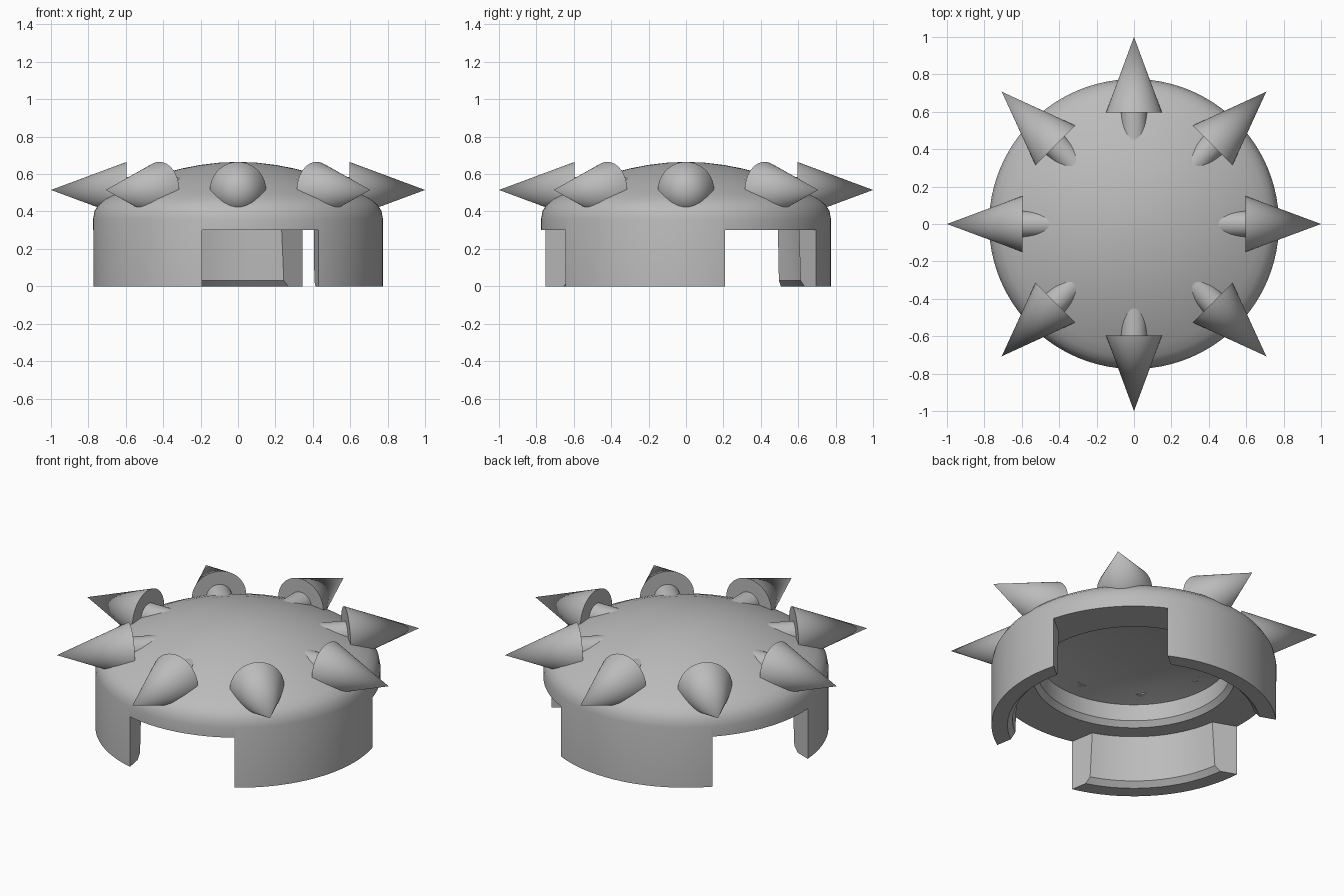
import bpy, bmesh, math
from mathutils import Matrix

old = bpy.data.objects.get("Cube")
if old:
    bpy.data.objects.remove(old, do_unlink=True)

grey = bpy.data.materials.new("plain grey")
grey.use_nodes = True
grey.diffuse_color = (0.5, 0.5, 0.5, 1)
grey.node_tree.nodes["Principled BSDF"].inputs["Base Color"].default_value = (0.5, 0.5, 0.5, 1)


def make_object(name, bm):
    bmesh.ops.recalc_face_normals(bm, faces=bm.faces)
    mesh = bpy.data.meshes.new(name)
    bm.to_mesh(mesh)
    bm.free()
    obj = bpy.data.objects.new(name, mesh)
    bpy.context.collection.objects.link(obj)
    mesh.materials.append(grey)
    return obj


def activate(obj):
    bpy.ops.object.select_all(action="DESELECT")
    obj.select_set(True)
    bpy.context.view_layer.objects.active = obj


def smooth(obj):
    activate(obj)
    bpy.ops.object.shade_smooth_by_angle(angle=math.radians(30))


def lathe(name, profile, steps):
    """Revolve (radius, z) points around the z axis."""
    bm = bmesh.new()
    verts = [bm.verts.new((r, 0, z)) for r, z in profile]
    edges = [bm.edges.new(pair) for pair in zip(verts, verts[1:])]
    bmesh.ops.spin(bm, geom=verts + edges, cent=(0, 0, 0), axis=(0, 0, 1),
                   angle=math.tau, steps=steps, use_merge=True)
    bmesh.ops.remove_doubles(bm, verts=bm.verts, dist=0.0001)
    return make_object(name, bm)


# Cap: domed outside, stepped hollow inside
outside = [(0, .665), (.1, .661), (.2, .649), (.3, .63), (.4, .603), (.5, .568),
           (.59, .53), (.66, .495), (.712, .467), (.746, .437), (.767, .402),
           (.775, .36), (.775, 0)]
inside = [(.688, 0), (.66, .03), (.647, .3), (.55, .3), (.525, .33),
          (.525, .43), (.4, .463), (.27, .485), (.13, .497), (0, .5)]
cap = lathe("domed_cap", outside + inside, 96)

# Three parallel-sided slots leave three legs in the skirt
for i in range(3):
    bm = bmesh.new()
    bmesh.ops.create_cube(bm, size=1, matrix=Matrix.Rotation(math.radians(39.7 + 120 * i), 4, "Z")
                          @ Matrix.Translation((.7, 0, .1))
                          @ Matrix.Diagonal((.6, .63, .4, 1)))
    cutter = make_object("slot_cutter", bm)
    cutter.hide_render = True
    activate(cap)
    mod = cap.modifiers.new("slot", "BOOLEAN")
    mod.operation = "DIFFERENCE"
    mod.solver = "EXACT"
    mod.object = cutter
    bpy.ops.object.modifier_apply(modifier=mod.name)
    bpy.data.objects.remove(cutter, do_unlink=True)
smooth(cap)


def add_cone(name, angle, start, end, r1, r2):
    """Horizontal cone or cylinder pointing outwards from the axis."""
    bm = bmesh.new()
    place = (Matrix.Rotation(angle, 4, "Z")
             @ Matrix.Translation(((start + end) / 2, 0, .515))
             @ Matrix.Rotation(math.pi / 2, 4, "Y"))
    bmesh.ops.create_cone(bm, cap_ends=True, segments=48, radius1=r1, radius2=r2,
                          depth=end - start, matrix=place)
    bmesh.ops.remove_doubles(bm, verts=bm.verts, dist=0.0001)
    smooth(make_object(name, bm))


# Eight spikes on short stems around the shoulder
for i in range(8):
    add_cone("spike", math.tau * i / 8, .595, 1, .15, 0)
    add_cone("spike_stem", math.tau * i / 8, .44, .62, .07, .07)
